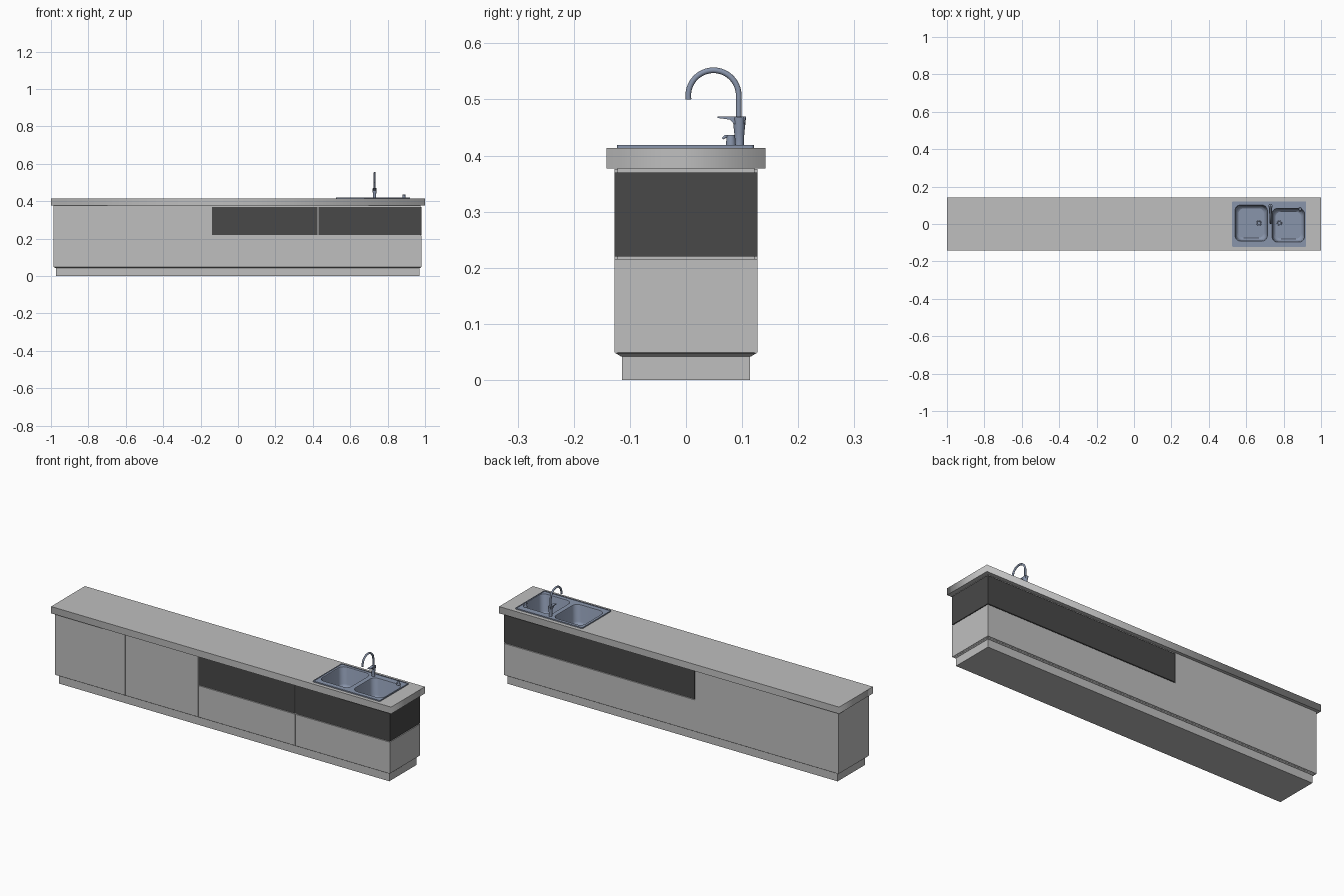
import bpy, bmesh, math
from mathutils import Vector

cube = bpy.data.objects.get("Cube")
if cube:
    bpy.data.objects.remove(cube, do_unlink=True)


def material(name, rgb):
    m = bpy.data.materials.new(name)
    m.use_nodes = True
    m.diffuse_color = (*rgb, 1)
    m.node_tree.nodes["Principled BSDF"].inputs["Base Color"].default_value = (*rgb, 1)
    return m


GREY = material("light grey", (0.52, 0.52, 0.52))
DARK = material("charcoal", (0.065, 0.065, 0.065))
STEEL = material("blue steel", (0.25, 0.30, 0.41))


def finish(name, mesh, mat, smooth=False):
    ob = bpy.data.objects.new(name, mesh)
    bpy.context.collection.objects.link(ob)
    mesh.materials.clear()
    mesh.materials.append(mat)
    if smooth:
        bpy.ops.object.select_all(action="DESELECT")
        ob.select_set(True)
        bpy.context.view_layer.objects.active = ob
        bpy.ops.object.shade_smooth_by_angle(angle=math.radians(40))
    return ob


def from_bmesh(name, bm, mat, smooth=False):
    mesh = bpy.data.meshes.new(name)
    bm.to_mesh(mesh)
    bm.free()
    return finish(name, mesh, mat, smooth)


def rounded(x0, x1, y0, y1, r=0.0, steps=6):
    """Counter-clockwise rectangle outline with round corners."""
    if r == 0:
        return [(x0, y0), (x1, y0), (x1, y1), (x0, y1)]
    pts = []
    centres = [(x1 - r, y1 - r), (x0 + r, y1 - r), (x0 + r, y0 + r), (x1 - r, y0 + r)]
    for q, (cx, cy) in enumerate(centres):
        for i in range(steps + 1):
            a = (q + i / steps) * math.pi / 2
            pts.append((cx + r * math.cos(a), cy + r * math.sin(a)))
    return pts


def loft(name, loops, mat, caps=(True, True), smooth=False, fix_normals=True):
    """Skin a list of equal-length closed loops of 3D points."""
    bm = bmesh.new()
    rings = [[bm.verts.new(p) for p in loop] for loop in loops]
    n = len(rings[0])
    for a, b in zip(rings, rings[1:]):
        for i in range(n):
            j = (i + 1) % n
            bm.faces.new((a[i], a[j], b[j], b[i]))
    if caps[0]:
        bm.faces.new(rings[0][::-1])
    if caps[1]:
        bm.faces.new(rings[-1])
    if fix_normals:
        bmesh.ops.recalc_face_normals(bm, faces=bm.faces)
    return from_bmesh(name, bm, mat, smooth)


def box(name, x0, x1, y0, y1, z0, z1, mat, open_top=False):
    outline = rounded(x0, x1, y0, y1)
    return loft(name, [[(x, y, z) for x, y in outline] for z in (z0, z1)], mat,
                caps=(True, not open_top))


def plate(name, outlines, z0, z1, mat):
    """Flat slab whose first outline is the edge and the others are holes."""
    cu = bpy.data.curves.new(name, "CURVE")
    cu.dimensions, cu.fill_mode, cu.extrude = "2D", "BOTH", (z1 - z0) / 2
    for pts in outlines:
        sp = cu.splines.new("POLY")
        sp.points.add(len(pts) - 1)
        for p, (x, y) in zip(sp.points, pts):
            p.co = (x, y, 0, 1)
        sp.use_cyclic_u = True
    tmp = bpy.data.objects.new(name, cu)
    mesh = bpy.data.meshes.new_from_object(tmp)
    bpy.data.objects.remove(tmp)
    bpy.data.curves.remove(cu)
    for v in mesh.vertices:
        v.co.z += (z0 + z1) / 2
    return finish(name, mesh, mat)


def tube(name, pts, radii, mat, sides=16):
    """Round tube along a path lying in a plane of constant x."""
    pts = [Vector(p) for p in pts]
    loops = []
    for i, p in enumerate(pts):
        t = (pts[min(i + 1, len(pts) - 1)] - pts[max(i - 1, 0)]).normalized()
        u = Vector((1, 0, 0))
        v = t.cross(u)
        ring = [2 * math.pi * k / sides for k in range(sides)]
        loops.append([p + radii[i] * (u * math.cos(a) + v * math.sin(a)) for a in ring])
    return loft(name, loops, mat, smooth=True)


# Cabinet carcass: plinth, chamfered base and open-topped core
L, R, D, SPLIT, GAP = -0.987, 0.982, 0.127, -0.143, 0.003
box("plinth", -0.972, 0.97, -0.114, 0.114, 0, 0.045, GREY)
loft("base_chamfer", [[(x, y, z) for x, y in rounded(L + i, R - i, i - D, D - i)]
                      for i, z in ((0.011, 0.042), (0.001, 0.048))], GREY)
box("core", L + 0.005, R - 0.005, 0.005 - D, D - 0.005, 0.045, 0.377, GREY, open_top=True)

# Front doors and drawers, separated by narrow gaps
T = 0.007
Z0, ZM, Z1 = 0.049, 0.218, 0.37
edges = [L, -0.573, SPLIT, 0.427, R]
for i, (a, b) in enumerate(zip(edges, edges[1:])):
    a, b = a + (GAP if i else 0), b - (GAP if i < 3 else 0)
    if i < 2:
        box(f"door_{i + 1}", a, b, -D, T - D, Z0, 0.376, GREY)
    else:
        box(f"lower_drawer_{i - 1}", a, b, -D, T - D, Z0, ZM - 0.002, GREY)
        box(f"upper_drawer_{i - 1}", a, b, -D, T - D, ZM + 0.002, Z1, DARK)

# End and back panels
box("left_lower_end", R - T, R, T - D, D, Z0, ZM - 0.002, GREY)
box("left_upper_end", R - T, R, T - D, D, ZM + 0.002, Z1, DARK)
box("right_end", L, L + T, T - D, D, Z0, 0.376, GREY)
box("back_lower", SPLIT, R - T, D - T, D, Z0, ZM - 0.002, GREY)
box("back_upper", SPLIT + GAP, R - T, D - T, D, ZM + 0.002, Z1, DARK)
box("back_plain", L + T, SPLIT, D - T, D, Z0, 0.376, GREY)

# Countertop with an opening for the sink
plate("countertop", [rounded(-1, 1, -0.142, 0.142), rounded(0.533, 0.917, -0.112, 0.112)],
      0.377, 0.413, GREY)

# Sink rim, raised lip and two basins with drains
sink = (0.525, 0.92, -0.123, 0.121)
basins = {"left_basin": (0.738, 0.912, -0.097, 0.084), "right_basin": (0.54, 0.713, -0.092, 0.102)}
plate("sink_rim", [rounded(*sink, 0.006)] + [rounded(*b, 0.03) for b in basins.values()],
      0.411, 0.417, STEEL)
x0, x1, y0, y1 = sink
plate("sink_lip", [rounded(*sink, 0.006), rounded(x0 + .005, x1 - .005, y0 + .005, y1 - .005, 0.006)],
      0.413, 0.419, STEEL)
for (name, (x0, x1, y0, y1)), dx in zip(basins.items(), (0.777, 0.668)):
    loops = [[(x, y, z) for x, y in rounded(x0 + i, x1 - i, y0 + i, y1 - i, 0.03)]
             for i, z in ((0, 0.417), (0.002, 0.412), (0.006, 0.33), (0.010, 0.32), (0.018, 0.315))]
    loft(name, [l[::-1] for l in loops], STEEL, caps=(False, False), smooth=True,
         fix_normals=False)
    x, y = dx, 0.005
    plate(name + "_floor", [rounded(x0 + .018, x1 - .018, y0 + .018, y1 - .018, 0.03)],
          0.313, 0.315, STEEL)
    circle = [(x + math.cos(k * math.pi / 12), y + math.sin(k * math.pi / 12)) for k in range(24)]
    loft(name + "_drain", [[(x + (p - x) * r, y + (q - y) * r, z) for p, q in circle]
                           for r, z in ((0.014, 0.315), (0.013, 0.318), (0.010, 0.318), (0.008, 0.316))],
         STEEL, smooth=True)

# Faucet: tapered body, lever and gooseneck spout
FX, FY = 0.73, 0.095
tube("faucet_body", [(FX, FY, 0.416), (FX, FY, 0.42), (FX, FY, 0.44), (FX, FY, 0.468)],
     [0.009, 0.008, 0.009, 0.012], STEEL)
side = [(0.056, 0.470), (0.056, 0.467), (0.078, 0.464), (0.086, 0.456), (0.104, 0.456), (0.107, 0.470)]
loft("faucet_lever", [[(FX + s, y, z) for y, z in side] for s in (-0.008, 0.008)], STEEL)
arc = [(FX, 0.049 + 0.045 * math.cos(a), 0.507 + 0.045 * math.sin(a))
       for a in (math.radians(d) for d in range(0, 190, 9))]
path = [(FX, 0.094, 0.465)] + arc
tube("faucet_spout", path, [0.005] * len(path), STEEL)

# Soap dispenser beside the left basin
SX, SY = 0.888, 0.08
tube("dispenser", [(SX, SY, 0.416), (SX, SY, 0.43), (SX, SY, 0.437)], [0.009, 0.008, 0.007], STEEL)
tube("dispenser_nozzle", [(SX, SY, 0.434), (SX, 0.070, 0.434), (SX, 0.065, 0.430)],
     [0.003, 0.003, 0.002], STEEL)
